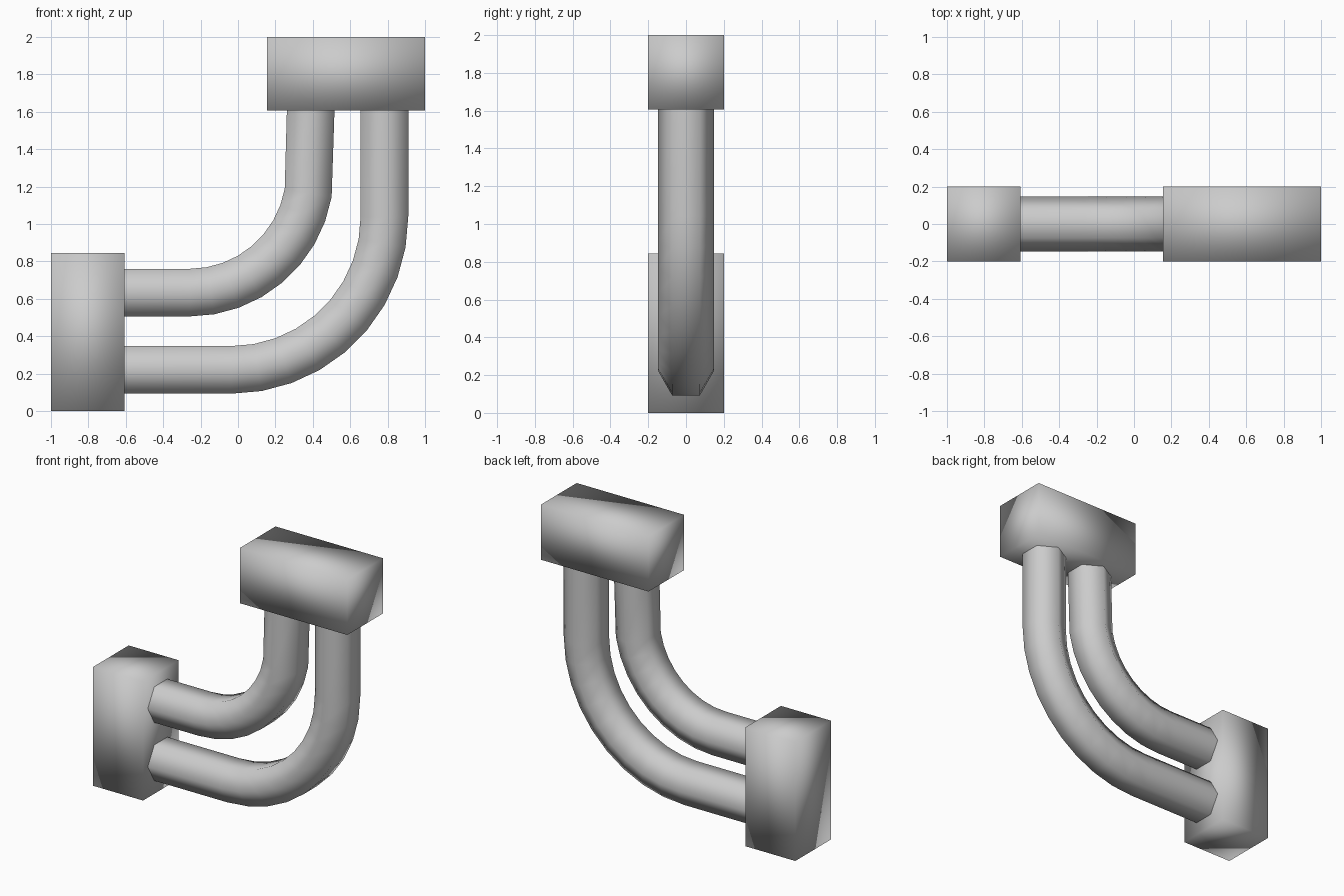
import bpy, bmesh
from math import sin, cos, pi, radians
from mathutils import Vector, Matrix

if "Cube" in bpy.data.objects:
    bpy.data.objects.remove(bpy.data.objects["Cube"])


def finish(name, bm):
    bmesh.ops.recalc_face_normals(bm, faces=bm.faces)
    for f in bm.faces:
        f.smooth = True
    mesh = bpy.data.meshes.new(name)
    bm.to_mesh(mesh)
    bm.free()
    obj = bpy.data.objects.new(name, mesh)
    bpy.context.collection.objects.link(obj)
    return obj


def block(name, lo, hi):
    lo, hi = Vector(lo), Vector(hi)
    bm = bmesh.new()
    bmesh.ops.create_cube(bm, size=1, matrix=Matrix.Translation((lo + hi) / 2)
                          @ Matrix.Diagonal((*(hi - lo), 1)))
    return finish(name, bm)


def bent_pipe(name, cx, cz, bend, last_deg, top_x, radius=0.147, sides=6):
    # each station: centre x, centre z, direction angle in the xz plane
    stations = [(-0.62, cz - bend, 0)]
    for deg in range(0, last_deg + 1, 10):
        a = radians(deg)
        stations.append((cx + bend * sin(a), cz - bend * cos(a), a))
    stations.append((top_x, 1.62, pi / 2))

    bm = bmesh.new()
    rings = []
    for x, z, a in stations:
        ring = []
        for i in range(sides):
            t = 2 * pi * i / sides
            side, up = radius * cos(t), radius * sin(t)
            ring.append(bm.verts.new((x - up * sin(a), side, z + up * cos(a))))
        rings.append(ring)
    for r0, r1 in zip(rings, rings[1:]):
        for i in range(sides):
            j = (i + 1) % sides
            bm.faces.new((r0[i], r0[j], r1[j], r1[i]))
    return finish(name, bm)


# end blocks
block("side_block", (-1, -0.2, 0), (-0.607, 0.2, 0.845))
block("top_block", (0.155, -0.2, 1.607), (1, 0.2, 2))

# two hexagonal pipes joining the blocks
bent_pipe("inner_pipe", -0.26, 1.278, 0.645, 80, 0.389)
bent_pipe("outer_pipe", -0.037, 1.04, 0.82, 90, 0.783)
